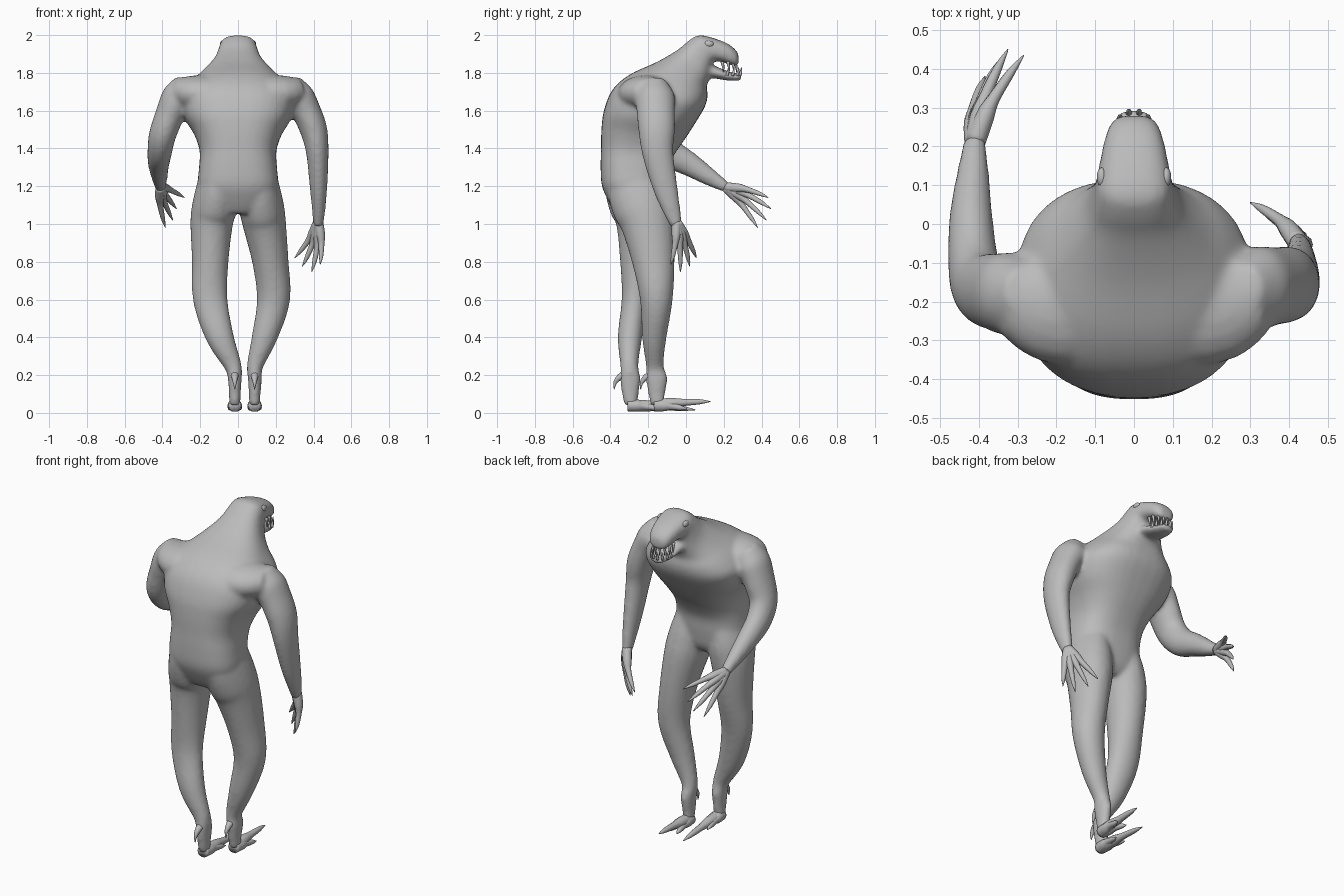
import bpy, bmesh, math
from mathutils import Vector

default_cube = bpy.data.objects.get("Cube")
if default_cube:
    bpy.data.objects.remove(default_cube, do_unlink=True)

skin = bpy.data.materials.new("grey_skin")
skin.use_nodes = True
grey = (0.5, 0.5, 0.5, 1)
skin.diffuse_color = grey
skin.node_tree.nodes["Principled BSDF"].inputs["Base Color"].default_value = grey


def spline(points, steps):
    """Smooth interpolation through rows of numbers."""
    rows = [Vector(p) for p in points]
    result = []
    for i in range(len(rows) - 1):
        before, start = rows[max(i - 1, 0)], rows[i]
        end, after = rows[i + 1], rows[min(i + 2, len(rows) - 1)]
        for s in range(steps):
            t = s / steps
            tan_a, tan_b = (end - before) / 2, (after - start) / 2
            result.append(start * (2*t**3 - 3*t**2 + 1) + tan_a * (t**3 - 2*t**2 + t)
                          + end * (3*t**2 - 2*t**3) + tan_b * (t**3 - t**2))
    return result + [rows[-1]]


def loft(bm, sections, sides, power=1.0):
    """Skin sections of (centre, side vector, up vector); lower power is boxier."""
    def rounded(value):
        return math.copysign(abs(value) ** power, value)

    rings = []
    for centre, side, up in sections:
        angles = [math.tau * k / sides for k in range(sides)]
        rings.append([bm.verts.new(centre + side * rounded(math.cos(a)) + up * rounded(math.sin(a)))
                      for a in angles])
    for low, high in zip(rings, rings[1:]):
        for k in range(sides):
            n = (k + 1) % sides
            bm.faces.new((low[k], low[n], high[n], high[k]))
    bm.faces.new(rings[0][::-1])
    bm.faces.new(rings[-1])


def tube(bm, points, sides=20, steps=4):
    """Elliptical tube through rows of (x, y, z, half width, half depth)."""
    rows = spline(points, steps)
    centres = [Vector(r[:3]) for r in rows]
    sections = []
    for i, row in enumerate(rows):
        tangent = (centres[min(i + 1, len(rows) - 1)] - centres[max(i - 1, 0)]).normalized()
        axis = Vector((0, 1, 0)) if abs(tangent.x) > 0.8 else Vector((1, 0, 0))
        side = (axis - tangent * axis.dot(tangent)).normalized()
        sections.append((centres[i], side * row[3], tangent.cross(side) * row[4]))
    loft(bm, sections, sides)


def finish(name, bm):
    """Turn the mesh into a smooth shaded object."""
    bmesh.ops.recalc_face_normals(bm, faces=bm.faces)
    mesh = bpy.data.meshes.new(name)
    bm.to_mesh(mesh)
    bm.free()
    mesh.materials.append(skin)
    mesh.shade_smooth()
    obj = bpy.data.objects.new(name, mesh)
    bpy.context.collection.objects.link(obj)
    return obj


def digits(name, root, tips, radius, bend):
    """Tapering clawed fingers or toes spreading from one root."""
    bm = bmesh.new()
    root = Vector(root)
    for tip in tips:
        tip = Vector(tip)
        points = []
        for t, scale in ((0, 1), (0.3, 0.9), (0.5, 0.6), (0.8, 0.42), (1, 0.06)):
            p = root.lerp(tip, t) + Vector(bend) * math.sin(math.pi * t)
            points.append((*p, radius * scale, radius * scale))
        tube(bm, points, 10, 3)
    return finish(name, bm)


body = bmesh.new()

# Torso, neck and upper head: (back y, back z, front y, front z, half width)
trunk = [(-.37, 1.055, -.16, 1.06, .11), (-.405, 1.11, -.125, 1.11, .185),
         (-.445, 1.2, -.11, 1.2, .213), (-.452, 1.3, -.1, 1.29, .207),
         (-.45, 1.4, -.06, 1.37, .203), (-.448, 1.5, -.005, 1.45, .232),
         (-.435, 1.6, .05, 1.535, .285), (-.39, 1.71, .1, 1.62, .3),
         (-.3, 1.79, .115, 1.68, .255), (-.15, 1.86, .11, 1.73, .185),
         (-.04, 1.925, .125, 1.77, .13), (.02, 1.975, .14, 1.84, .105),
         (.08, 2, .155, 1.862, .096), (.2, 1.965, .205, 1.853, .08),
         (.255, 1.93, .26, 1.835, .062), (.278, 1.9, .28, 1.845, .036)]
sections = []
for back_y, back_z, front_y, front_z, width in spline(trunk, 4):
    back, front = Vector((0, back_y, back_z)), Vector((0, front_y, front_z))
    sections.append(((back + front) / 2, Vector((width, 0, 0)), (back - front) / 2))
loft(body, sections, 36, 0.78)

# Lower jaw
jaw = [(.05, 1.83, .085, .05), (.14, 1.806, .077, .034), (.23, 1.782, .062, .024),
       (.295, 1.776, .038, .018)]
tube(body, [(0, *p) for p in jaw])

# Shoulder girdle
tube(body, [(-.32, -.185, 1.7, .1, .075), (-.2, -.205, 1.69, .16, .1),
            (0, -.17, 1.69, .17, .1),
            (.2, -.205, 1.69, .16, .1), (.32, -.175, 1.7, .1, .075)])

# Hanging arm
tube(body, [(.28, -.165, 1.76, .05, .06), (.315, -.165, 1.68, .085, .105),
            (.36, -.16, 1.6, .078, .102), (.4, -.155, 1.5, .073, .098),
            (.42, -.15, 1.38, .06, .084), (.426, -.112, 1.2, .047, .067),
            (.427, -.075, 1.07, .035, .048), (.424, -.05, .99, .027, .032)])

# Reaching arm
tube(body, [(-.28, -.17, 1.76, .05, .06), (-.315, -.18, 1.68, .085, .105),
            (-.36, -.175, 1.58, .078, .1), (-.4, -.16, 1.47, .072, .09),
            (-.415, -.09, 1.38, .065, .08), (-.42, .02, 1.315, .056, .064),
            (-.415, .13, 1.245, .042, .046), (-.41, .22, 1.19, .028, .027)])

# Legs
tube(body, [(.09, -.275, 1.32, .09, .14), (.11, -.265, 1.2, .108, .155),
            (.125, -.235, 1.09, .119, .155),
            (.14, -.205, 1, .115, .14), (.172, -.172, .8, .096, .113),
            (.188, -.157, .6, .088, .087), (.14, -.168, .4, .068, .065),
            (.09, -.165, .25, .044, .047), (.09, -.155, .18, .037, .058),
            (.088, -.155, .1, .032, .045), (.088, -.15, .04, .03, .036)])
tube(body, [(-.09, -.275, 1.32, .09, .14), (-.11, -.275, 1.2, .108, .155),
            (-.125, -.255, 1.09, .119, .15),
            (-.14, -.243, 1, .113, .127), (-.147, -.25, .8, .097, .1),
            (-.147, -.27, .6, .092, .071), (-.095, -.297, .4, .074, .065),
            (-.027, -.3, .25, .047, .048), (-.017, -.295, .18, .037, .056),
            (-.017, -.295, .1, .032, .045), (-.017, -.29, .04, .03, .036)])

# Fuse the body into one skin
body_obj = finish("body", body)
fuse = body_obj.modifiers.new("Fuse", 'REMESH')
fuse.mode = 'VOXEL'
fuse.voxel_size = 0.011
fuse.use_smooth_shade = True
soften = body_obj.modifiers.new("Soften", 'SMOOTH')
soften.factor = 0.5
soften.iterations = 12

# Hands
digits("left_hand", (.424, -.05, 1.01),
       [(.3, .055, .82), (.34, .02, .775), (.39, -.03, .745), (.435, -.08, .785)],
       .027, (.012, .008, 0))
digits("right_hand", (-.41, .21, 1.195),
       [(-.284, .435, 1.14), (-.325, .45, 1.08), (-.345, .425, 1.02), (-.384, .38, .98)],
       .027, (-.015, 0, .015))

# Feet with one long toe, two short toes and a heel spur
for name, x, y, reach, lift in (("left_foot", .088, -.155, .285, .06),
                                ("right_foot", -.017, -.295, .345, .016)):
    toes = [(x - .03, y + .16, .02), (x, y + reach, lift), (x + .03, y + .16, .02)]
    digits(name, (x, y - .01, .04), toes, .034, (0, 0, .005))
    spur = bmesh.new()
    tube(spur, [(x, y - .01, .21, .025, .025), (x, y - .055, .19, .018, .018),
                (x, y - .08, .16, .01, .01), (x, y - .085, .125, .002, .002)], 10)
    finish(name + "_spur", spur)

# Teeth around both jaws
for name, base, tip, reach in (("upper_teeth", 1.86, 1.8, .2), ("lower_teeth", 1.785, 1.832, .225)):
    bm = bmesh.new()
    for i in range(8):
        angle = math.radians(-98 + 28 * i)
        x, y = .054 * math.sin(angle), reach + .062 * math.cos(angle)
        tube(bm, [(x, y, base, .009, .009), (x, y + .006, (base + tip) / 2, .006, .006),
                  (x, y + .008, tip, .001, .001)], 8, 2)
    finish(name, bm)

# Eyes
for name, sign in (("left_eye", 1), ("right_eye", -1)):
    bm = bmesh.new()
    bmesh.ops.create_uvsphere(bm, u_segments=16, v_segments=10, radius=1)
    bmesh.ops.scale(bm, vec=(.013, .026, .018), verts=bm.verts)
    bmesh.ops.translate(bm, vec=(sign * .083, .12, 1.953), verts=bm.verts)
    finish(name, bm)
